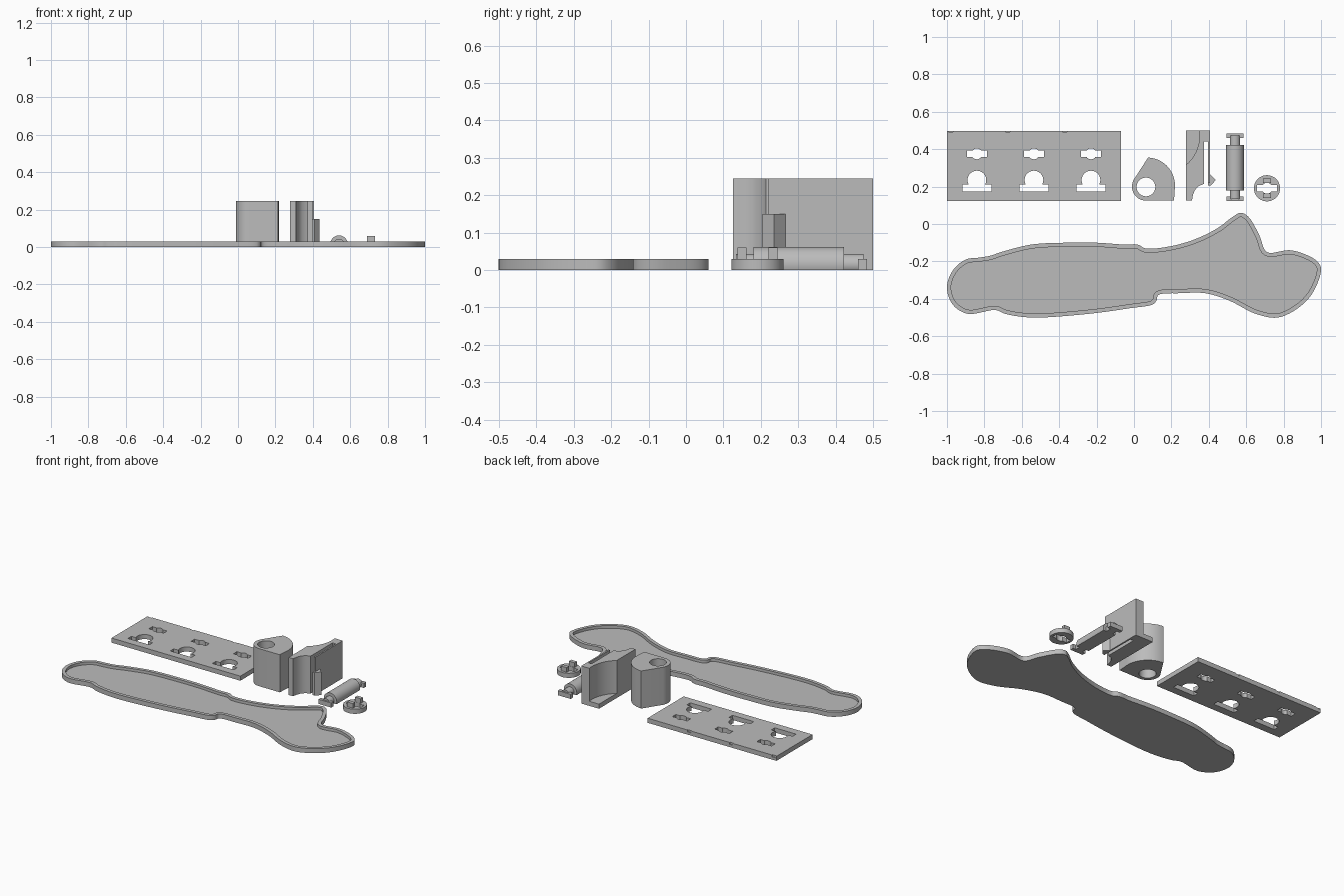
import bpy
import bmesh
import math
from mathutils import Vector
from mathutils.geometry import intersect_point_line

cube = bpy.data.objects.get("Cube")
if cube:
    bpy.data.objects.remove(cube, do_unlink=True)

grey = bpy.data.materials.new("plain grey")
grey.use_nodes = True
grey.diffuse_color = (0.5, 0.5, 0.5, 1)
grey.node_tree.nodes["Principled BSDF"].inputs["Base Color"].default_value = grey.diffuse_color


def prism(name, outline, low, high, along_y=False):
    """Extrude a flat outline between two levels, along z or along y."""
    bm = bmesh.new()
    place = (lambda a, b, c: (a, c, b)) if along_y else (lambda a, b, c: (a, b, c))
    base = bm.faces.new([bm.verts.new(place(p[0], p[1], low)) for p in outline])
    grown = bmesh.ops.extrude_face_region(bm, geom=[base])["geom"]
    shift = Vector(place(0, 0, high - low))
    bmesh.ops.translate(bm, vec=shift, verts=[v for v in grown if isinstance(v, bmesh.types.BMVert)])
    bmesh.ops.recalc_face_normals(bm, faces=bm.faces)
    mesh = bpy.data.meshes.new(name)
    bm.to_mesh(mesh)
    bm.free()
    mesh.materials.append(grey)
    part = bpy.data.objects.new(name, mesh)
    bpy.context.collection.objects.link(part)
    return part


def combine(part, others, operation="DIFFERENCE"):
    """Cut or join helper solids, then discard them."""
    for other in others:
        mod = part.modifiers.new("combine", "BOOLEAN")
        mod.operation = operation
        mod.solver = "EXACT"
        mod.object = other
        bpy.context.view_layer.update()
        graph = bpy.context.evaluated_depsgraph_get()
        mesh = bpy.data.meshes.new_from_object(part.evaluated_get(graph))
        part.modifiers.clear()
        part.data = mesh
        bpy.data.objects.remove(other, do_unlink=True)
    return part


def arc(x, y, r, start=0, end=360, steps=40):
    full = end - start == 360
    count = steps if full else steps + 1
    angles = [math.radians(start + (end - start) * i / steps) for i in range(count)]
    return [(x + r * math.cos(a), y + r * math.sin(a)) for a in angles]


def rect(x, y, half_x, half_y):
    return [(x - half_x, y - half_y), (x + half_x, y - half_y),
            (x + half_x, y + half_y), (x - half_x, y + half_y)]


def smooth_loop(points, steps=6):
    """Closed centripetal spline through the points."""
    pts = [Vector(p) for p in points]
    out = []
    for i in range(len(pts)):
        a, b, c, d = [pts[(i + k - 1) % len(pts)] for k in range(4)]
        t1 = (b - a).length ** 0.5
        t2 = t1 + (c - b).length ** 0.5
        t3 = t2 + (d - c).length ** 0.5
        for s in range(steps):
            t = t1 + (t2 - t1) * s / steps
            ab = a.lerp(b, t / t1)
            bc = b.lerp(c, (t - t1) / (t2 - t1))
            cd = c.lerp(d, (t - t2) / (t3 - t2))
            left = ab.lerp(bc, t / t2)
            right = bc.lerp(cd, (t - t1) / (t3 - t1))
            out.append(left.lerp(right, (t - t1) / (t2 - t1)))
    return out


def gap(p, a, b):
    foot, f = intersect_point_line(p, a, b)
    return (p - a.lerp(b, min(1, max(0, f)))).length


def inset(loop, width):
    """Offset a clockwise loop inwards, dropping points that crowd the edge."""
    n = len(loop)
    out = []
    for i, p in enumerate(loop):
        along = (loop[(i + 1) % n] - loop[i - 1]).normalized()
        q = p + Vector((along.y, -along.x)) * width
        if min(gap(q, loop[k - 1], loop[k]) for k in range(n)) > width * 0.96:
            out.append(q)
    return out


# Shallow tray with a raised rim
THICK = 0.03
outline = smooth_loop([
    (-1, -.34), (-.97, -.25), (-.9, -.19), (-.83, -.18), (-.77, -.17), (-.71, -.15),
    (-.55, -.11), (-.37, -.1), (-.2, -.1), (-.05, -.11), (.02, -.11), (.06, -.13),
    (.19, -.12), (.33, -.08), (.45, -.02), (.53, .04), (.57, .06), (.61, .04),
    (.67, -.06), (.71, -.15), (.83, -.14), (.91, -.16), (.98, -.2), (1, -.24),
    (.96, -.36), (.89, -.44), (.77, -.5), (.65, -.48), (.51, -.41), (.38, -.37),
    (.25, -.37), (.13, -.38), (.12, -.41), (.1, -.43), (-.02, -.45), (-.24, -.48),
    (-.55, -.5), (-.69, -.48), (-.74, -.46), (-.89, -.48), (-.97, -.43)])
tray = prism("tray", outline, 0, THICK)
combine(tray, [prism("tray_hollow", inset(outline, 0.022), 0.012, 0.05)])


def key_hole(x, y):
    return [prism("slot", rect(x, y, 0.053, 0.018), -1, 1),
            prism("bore", arc(x, y, 0.029), -1, 1)]


# Mounting plate with three pairs of openings
plate = prism("mounting_plate", rect(-0.535, 0.31, 0.465, 0.186), 0, THICK)
for x in (-0.84, -0.535, -0.23):
    combine(plate, key_hole(x, 0.375))
    combine(plate, [prism("round", arc(x, 0.235, 0.05), -1, 1),
                    prism("bar", rect(x, 0.193, 0.077, 0.018), -1, 1),
                    prism("notch", rect(x - 0.14, 0.497, 0.013, 0.006), 0.018, 1)])

# Pivot block with a through hole
HIGH = 0.245
pivot = prism("pivot_block",
              arc(0.064, 0.2, 0.075, 150, 270, 16)
              + [(0.214, 0.125)]
              + arc(0.07, 0.206, 0.149, -5, 88, 20), 0, HIGH)
combine(pivot, [prism("pin_hole", arc(0.064, 0.198, 0.05), -1, 1)])

# Latch block: scooped corner above a floor, springy arm and catch
latch = prism("latch_block",
              [(0.278, 0.125), (0.31, 0.125), (0.315, 0.155), (0.325, 0.18),
               (0.345, 0.203), (0.374, 0.214), (0.374, 0.44), (0.396, 0.44),
               (0.396, 0.22), (0.406, 0.22), (0.406, 0.5), (0.278, 0.5)], 0, HIGH)
scoop = prism("scoop", arc(0.15, 0.47, 0.2, -100, 100, 60), THICK, 1)
combine(latch, [scoop])
catch = prism("latch_catch", [(0.396, 0.205), (0.41, 0.205), (0.437, 0.235),
                              (0.406, 0.266), (0.396, 0.266)], 0, 0.15)


# Axle lying on a flat side, with necks and end tabs
def barrel(r):
    side = math.degrees(math.asin(0.015 / r))
    return arc(0.54, 0.015, r, -side, 180 + side, 30)


axle = prism("axle", barrel(0.047), 0.18, 0.422, along_y=True)
for name, sign in (("front", -1), ("back", 1)):
    inner, outer = 0.304 + sign * 0.11, 0.304 + sign * 0.17
    prism(name + "_axle_neck", barrel(0.028), min(inner, outer), max(inner, outer), along_y=True)
    prism(name + "_axle_tab", rect(0.54, 0.304 + sign * 0.168, 0.046, 0.012), 0, THICK)

# Locking disc with two grip posts
disc = prism("locking_disc", arc(0.711, 0.191, 0.07), 0, THICK)
combine(disc, key_hole(0.711, 0.191))
for name, sign in (("front", -1), ("back", 1)):
    prism(name + "_grip_post", rect(0.711, 0.191 + sign * 0.041, 0.021, 0.012), 0.01, 0.06)

# Smooth the curved walls, keep the edges crisp
for part in bpy.context.scene.objects:
    if part.type == "MESH":
        bpy.ops.object.select_all(action="DESELECT")
        part.select_set(True)
        bpy.context.view_layer.objects.active = part
        bpy.ops.object.shade_smooth_by_angle(angle=math.radians(30))
